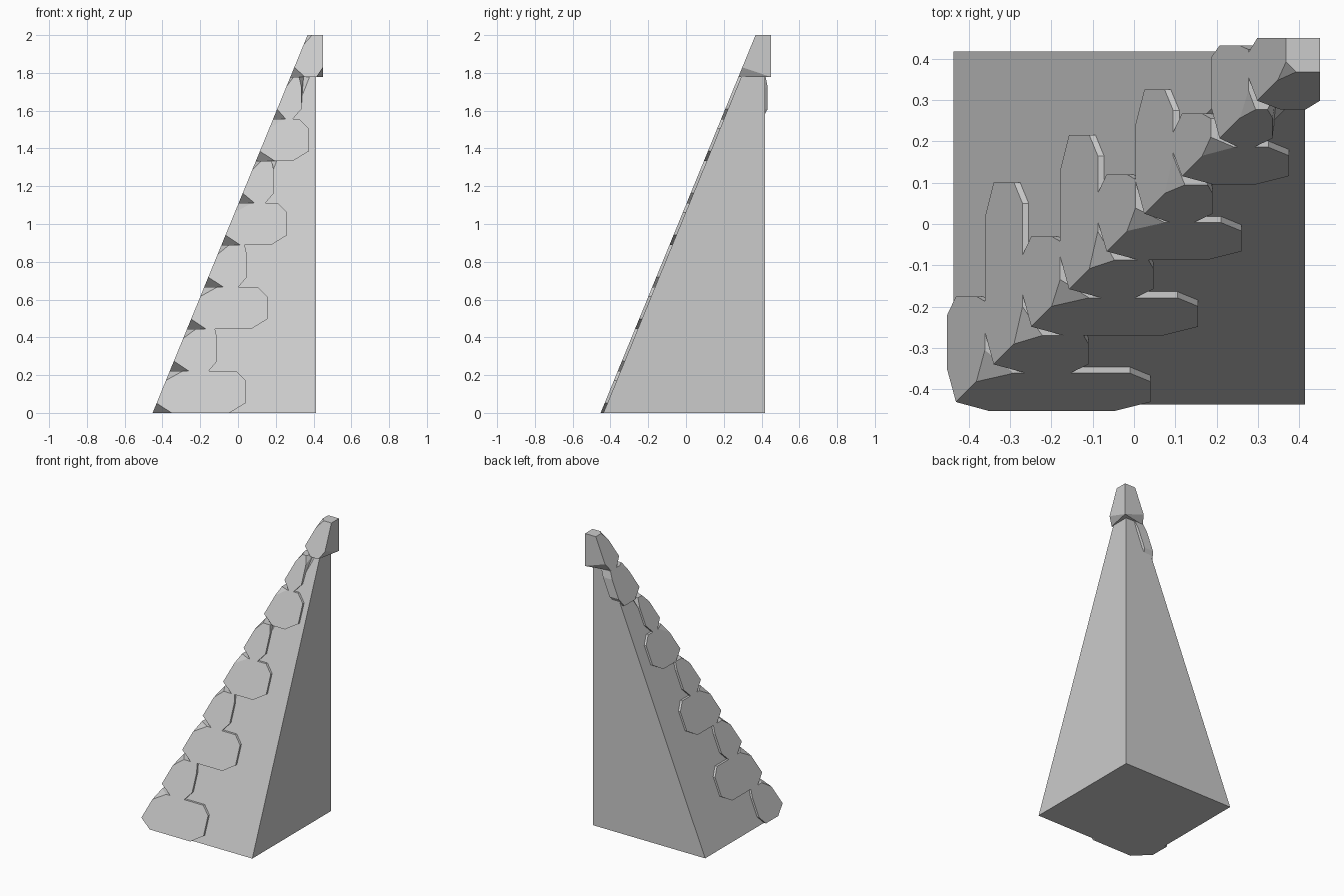
import bpy, bmesh

cube = bpy.data.objects.get("Cube")
if cube:
    bpy.data.objects.remove(cube, do_unlink=True)

stone_grey = bpy.data.materials.new("stone grey")
stone_grey.use_nodes = True
colour = (0.6, 0.6, 0.6, 1)
stone_grey.diffuse_color = colour
stone_grey.node_tree.nodes["Principled BSDF"].inputs["Base Color"].default_value = colour

SLOPE = 0.41      # horizontal run per unit of height
FACE = -0.452     # outer stone face at ground level
COURSE = 2 / 9    # height of one row of stones


def face_at(z):
    return FACE + SLOPE * z


def hull(name, points):
    """Make a flat-shaded convex solid around the points."""
    bm = bmesh.new()
    for p in points:
        bm.verts.new(p)
    result = bmesh.ops.convex_hull(bm, input=bm.verts)
    inside = {v for v in result["geom_interior"] + result["geom_unused"]
              if isinstance(v, bmesh.types.BMVert)}
    bmesh.ops.delete(bm, geom=list(inside), context="VERTS")
    bmesh.ops.dissolve_limit(bm, angle_limit=0.01, verts=bm.verts, edges=bm.edges)
    bmesh.ops.recalc_face_normals(bm, faces=bm.faces)
    mesh = bpy.data.meshes.new(name)
    bm.to_mesh(mesh)
    bm.free()
    mesh.materials.append(stone_grey)
    obj = bpy.data.objects.new(name, mesh)
    bpy.context.collection.objects.link(obj)
    return obj


def arm(z0, z1, end, low, top, depth):
    """Outline of one stone face, as (along, inward, height), plus its inner copy."""
    c0, c1 = face_at(z0), face_at(z1)
    za, zb = z0 + 0.052, z1 - 0.05
    outline = [(c0 + min(0.1, (end - c0) * 0.45), z0), (end - low, z0),
               (end, za), (end, zb if top else z1), (end - top, z1),
               (c1 + min(0.07, (end - c1) * 0.3), z1)]
    points = []
    for u, z in outline:
        points += [(u, face_at(z), z), (u, face_at(z) + depth, z)]
    # ridge where the two faces meet
    points += [(face_at(z), face_at(z), z) for z in (za, zb)]
    return points


# Sloping buttress body, with its stone-clad corner cut back
body = []
for z, cut in ((0, 0.12), (1.85, 0.085)):
    c = -0.437 + SLOPE * z
    body += [(c + cut, c, z), (c, c + cut, z), (0.414, c, z),
             (c, 0.417, z), (0.414, 0.417, z)]
hull("buttress_body", body)

# Corner stones: end of the front arm and end of the side arm, bottom to top
ends = [(0.04, -0.175), (-0.11, 0.10), (0.155, -0.03), (0.047, 0.215),
        (0.26, 0.12), (0.19, 0.325), (0.375, 0.267), (0.335, 0.432)]
for i, (front, side) in enumerate(ends):
    z0, z1 = i * COURSE, (i + 1) * COURSE
    long_arm, short_arm = (0.085, 0.05), (0.045, 0.012)
    f, s = (long_arm, short_arm) if i % 2 == 0 else (short_arm, long_arm)
    if side > 0.417:
        s = (0.03, 0.01)
    depth = 0.07 if side > 0.417 else 0.04
    points = arm(z0, z1, front, *f, 0.04)
    points += [(y, x, z) for x, y, z in arm(z0, z1, side, *s, depth)]
    hull(f"corner_stone_{i + 1}", points)

# Capstone wrapping the top, flush all round
z0 = 8 * COURSE
cap = arm(z0, 2, 0.45, 0.035, 0, 0.02)
cap += [(y, x, z) for x, y, z in cap]
cap += [(0.45, 0.45, z0), (0.45, 0.45, 2)]
hull("capstone", cap)
